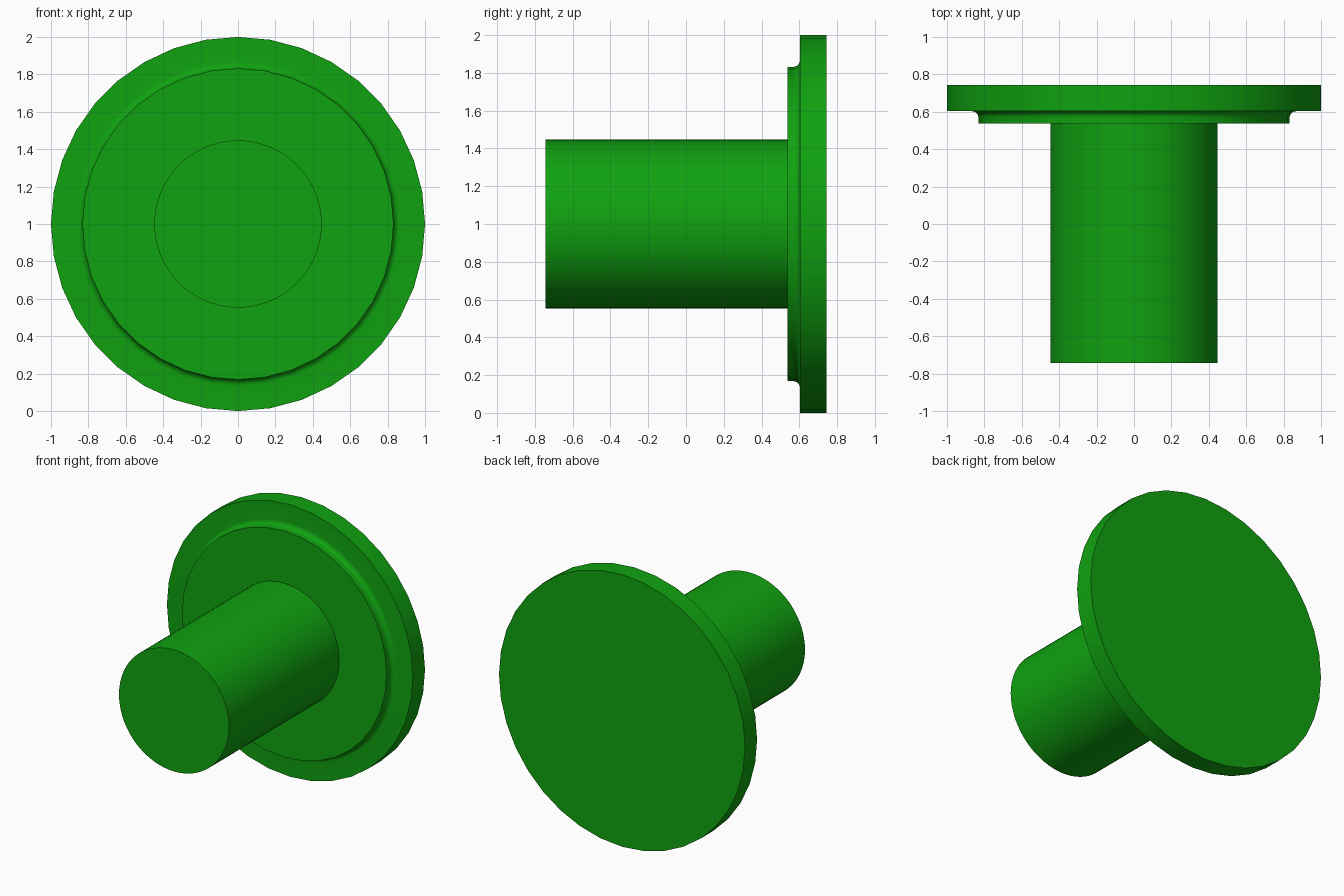
import bpy
import bmesh
import math
from mathutils import Vector

cube = bpy.data.objects.get("Cube")
if cube:
    bpy.data.objects.remove(cube, do_unlink=True)

# Single green material
green = bpy.data.materials.new("green")
green.use_nodes = True
colour = (0.005, 0.36, 0.005, 1.0)
green.diffuse_color = colour
bsdf = next(n for n in green.node_tree.nodes if n.type == 'BSDF_PRINCIPLED')
bsdf.inputs["Base Color"].default_value = colour


def turned_part(name, profile, sides):
    """Spin an open (radius, y) profile about the y axis and cap both ends."""
    bm = bmesh.new()
    verts = [bm.verts.new((0, y, r)) for r, y in profile]
    edges = [bm.edges.new(pair) for pair in zip(verts, verts[1:])]
    bmesh.ops.spin(bm, geom=verts + edges, cent=(0, 0, 0), axis=(0, 1, 0),
                   angle=math.tau, steps=sides, use_merge=True)
    bmesh.ops.remove_doubles(bm, verts=bm.verts, dist=1e-5)
    bmesh.ops.holes_fill(bm, edges=[e for e in bm.edges if e.is_boundary], sides=0)
    bmesh.ops.recalc_face_normals(bm, faces=bm.faces)
    mesh = bpy.data.meshes.new(name)
    bm.to_mesh(mesh)
    bm.free()
    mesh.materials.append(green)
    obj = bpy.data.objects.new(name, mesh)
    obj.location = Vector((0, 0, 1))
    bpy.context.collection.objects.link(obj)
    bpy.ops.object.select_all(action='DESELECT')
    obj.select_set(True)
    bpy.context.view_layer.objects.active = obj
    bpy.ops.object.shade_smooth_by_angle(angle=math.radians(30))
    return obj


# Flange with raised face, joined by a concave fillet
R_FACE, FILLET = 0.832, 0.035
Y_FACE, Y_STEP, Y_BACK = 0.537, 0.603, 0.743
fillet = []
for i in range(7):
    a = math.radians(15 * i)
    fillet.append((R_FACE + FILLET * (1 - math.cos(a)),
                   Y_STEP - FILLET * (1 - math.sin(a))))
turned_part("flange", [(R_FACE, Y_FACE)] + fillet + [(1.0, Y_STEP), (1.0, Y_BACK)], 36)

# Solid round shaft, seated slightly inside the flange
turned_part("shaft", [(0.447, -0.743), (0.447, Y_FACE + 0.02)], 72)
